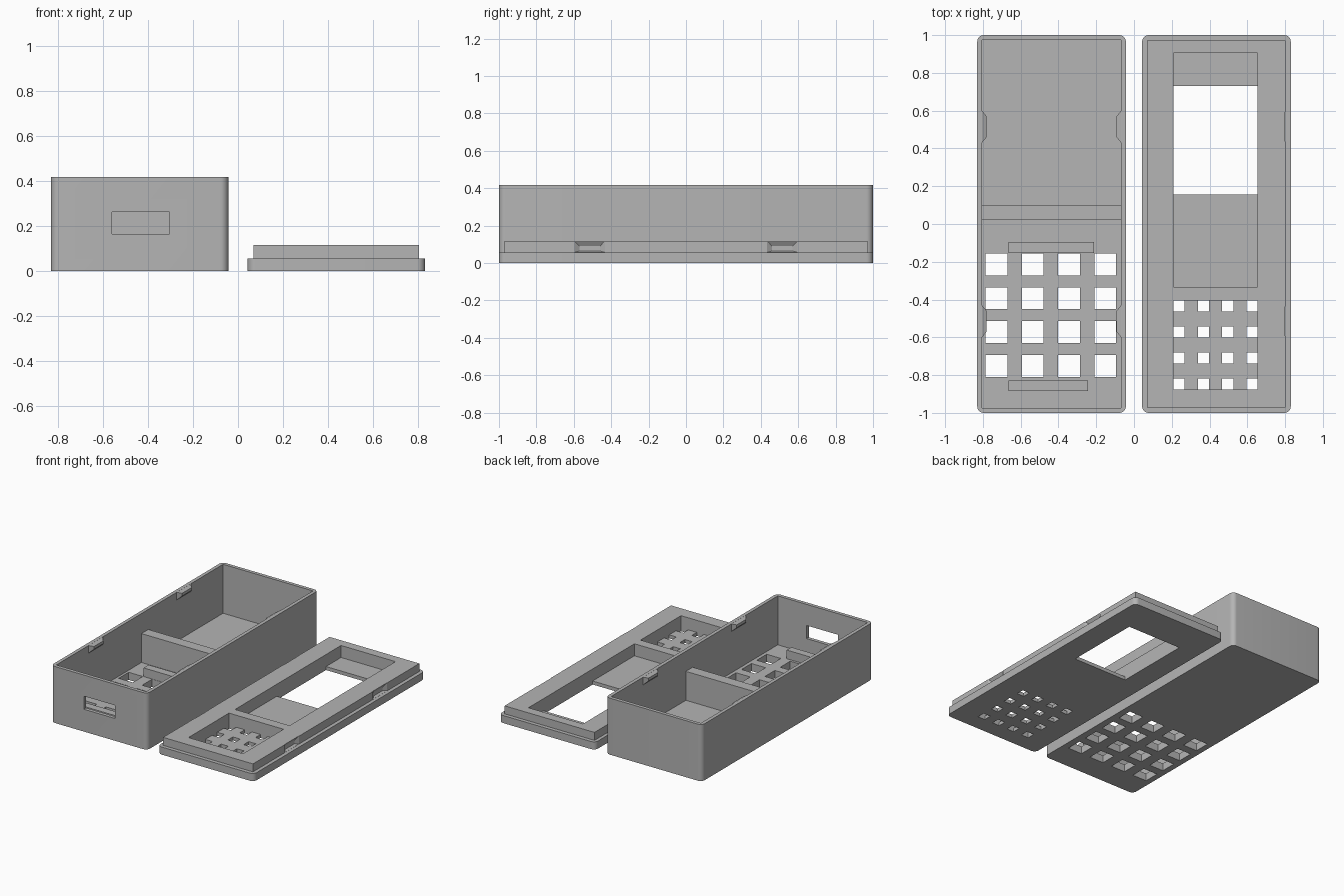
import bpy, bmesh
from math import radians

cube = bpy.data.objects.get("Cube")
if cube:
    bpy.data.objects.remove(cube, do_unlink=True)

grey = bpy.data.materials.new("plain grey")
grey.use_nodes = True
COLOUR = (0.46, 0.46, 0.46, 1)
grey.diffuse_color = COLOUR
grey.node_tree.nodes["Principled BSDF"].inputs["Base Color"].default_value = COLOUR


def add_box(bm, x0, x1, y0, y1, z0, z1):
    """Add an axis-aligned block and return its vertices."""
    verts = bmesh.ops.create_cube(bm, size=1)["verts"]
    for v in verts:
        v.co.x = x1 if v.co.x > 0 else x0
        v.co.y = y1 if v.co.y > 0 else y0
        v.co.z = z1 if v.co.z > 0 else z0
    return verts


def make_object(name, bm):
    bmesh.ops.recalc_face_normals(bm, faces=bm.faces)
    mesh = bpy.data.meshes.new(name)
    bm.to_mesh(mesh)
    bm.free()
    mesh.materials.append(grey)
    obj = bpy.data.objects.new(name, mesh)
    bpy.context.collection.objects.link(obj)
    return obj


def block(name, *boxes):
    bm = bmesh.new()
    for b in boxes:
        add_box(bm, *b)
    return make_object(name, bm)


def rounded_block(name, x0, x1, y0, y1, z0, z1, radius=0.035):
    """Block with its four upright edges rounded."""
    bm = bmesh.new()
    add_box(bm, x0, x1, y0, y1, z0, z1)
    upright = [e for e in bm.edges if abs(e.verts[0].co.z - e.verts[1].co.z) > 0.01]
    bmesh.ops.bevel(bm, geom=upright, offset=radius, segments=8, profile=0.5, affect='EDGES')
    return make_object(name, bm)


def catch(bm, x, inward, y, z0, z1, drop_low, drop_high, depth):
    """Tapered block: wide at x, narrowing along the inward direction."""
    for v in add_box(bm, 0, 1, y - 0.085, y + 0.085, z0, z1):
        if v.co.x > 0.5:
            v.co.y += 0.03 if v.co.y < y else -0.03
            v.co.z += drop_low if v.co.z < (z0 + z1) / 2 else -drop_high
        v.co.x = x + inward * depth * v.co.x


def boolean(target, tool, operation='DIFFERENCE'):
    """Apply a boolean and discard the tool object."""
    tool.hide_render = True
    mod = target.modifiers.new("cut", 'BOOLEAN')
    mod.object, mod.operation, mod.solver = tool, operation, 'EXACT'
    bpy.context.view_layer.update()
    result = bpy.data.meshes.new_from_object(
        target.evaluated_get(bpy.context.evaluated_depsgraph_get()))
    target.modifiers.clear()
    target.data = result
    bpy.data.objects.remove(tool, do_unlink=True)


def grid(x, y, dx, dy, size, z0, z1):
    """Four by four square holes, starting at the left end of the first row."""
    return [(x + i * dx, x + i * dx + size, y - j * dy - size, y - j * dy, z0, z1)
            for i in range(4) for j in range(4)]


def smooth(obj):
    bpy.ops.object.select_all(action='DESELECT')
    obj.select_set(True)
    bpy.context.view_layer.objects.active = obj
    bpy.ops.object.shade_smooth_by_angle(angle=radians(30))


FLOOR, HEIGHT, LIP = 0.056, 0.418, 0.115
SIDES = (-0.515, 0.515)

# Case: open tray with a hole grid in the floor and a slot in the front wall
case = rounded_block("case", -0.83, -0.043, -1, 1, 0, HEIGHT)
boolean(case, block("cavity_cutter", (-0.804, -0.069, -0.974, 0.974, FLOOR, 0.6)))
boolean(case, block("floor_hole_cutter", *grid(-0.786, -0.156, 0.192, 0.179, 0.116, -0.1, 0.1)))
boolean(case, block("slot_cutter", (-0.56, -0.305, -1.1, -0.9, 0.165, 0.262)))
smooth(case)

# Inner divider and retaining bars
block("divider", (-0.806, -0.067, 0.02, 0.10, FLOOR - 0.01, 0.27))
block("rear_bar", (-0.664, -0.212, -0.154, -0.095, FLOOR - 0.01, 0.12))
block("front_bar", (-0.664, -0.244, -0.883, -0.828, FLOOR - 0.01, 0.12))

# Snap catches under the rim
bm = bmesh.new()
for y in SIDES:
    catch(bm, -0.805, 1, y, 0.36, HEIGHT, 0.025, 0.012, 0.025)
    catch(bm, -0.068, -1, y, 0.36, HEIGHT, 0.025, 0.012, 0.025)
make_object("snap_catches", bm)

# Lid: rounded plate with a raised lip
lid = rounded_block("lid", 0.043, 0.83, -1, 1, 0, FLOOR)
boolean(lid, block("lip", (0.068, 0.803, -0.972, 0.972, FLOOR - 0.02, LIP)), 'UNION')

# Pockets for the screen and key grid, then the openings through them
boolean(lid, block("pocket_cutter", (0.209, 0.655, -0.333, 0.905, 0.026, 0.3),
                   (0.209, 0.655, -0.877, -0.404, 0.026, 0.3)))
boolean(lid, block("window_cutter", (0.209, 0.655, 0.155, 0.73, -0.1, 0.05),
                   *grid(0.209, -0.404, 0.129, 0.138, 0.059, -0.1, 0.05)))

# Notches in the lip that receive the catches
bm = bmesh.new()
for y in SIDES:
    catch(bm, 0.066, 1, y, FLOOR, 0.122, 0.008, 0.032, 0.02)
    catch(bm, 0.805, -1, y, FLOOR, 0.122, 0.008, 0.032, 0.02)
boolean(lid, make_object("notch_cutter", bm))
smooth(lid)
